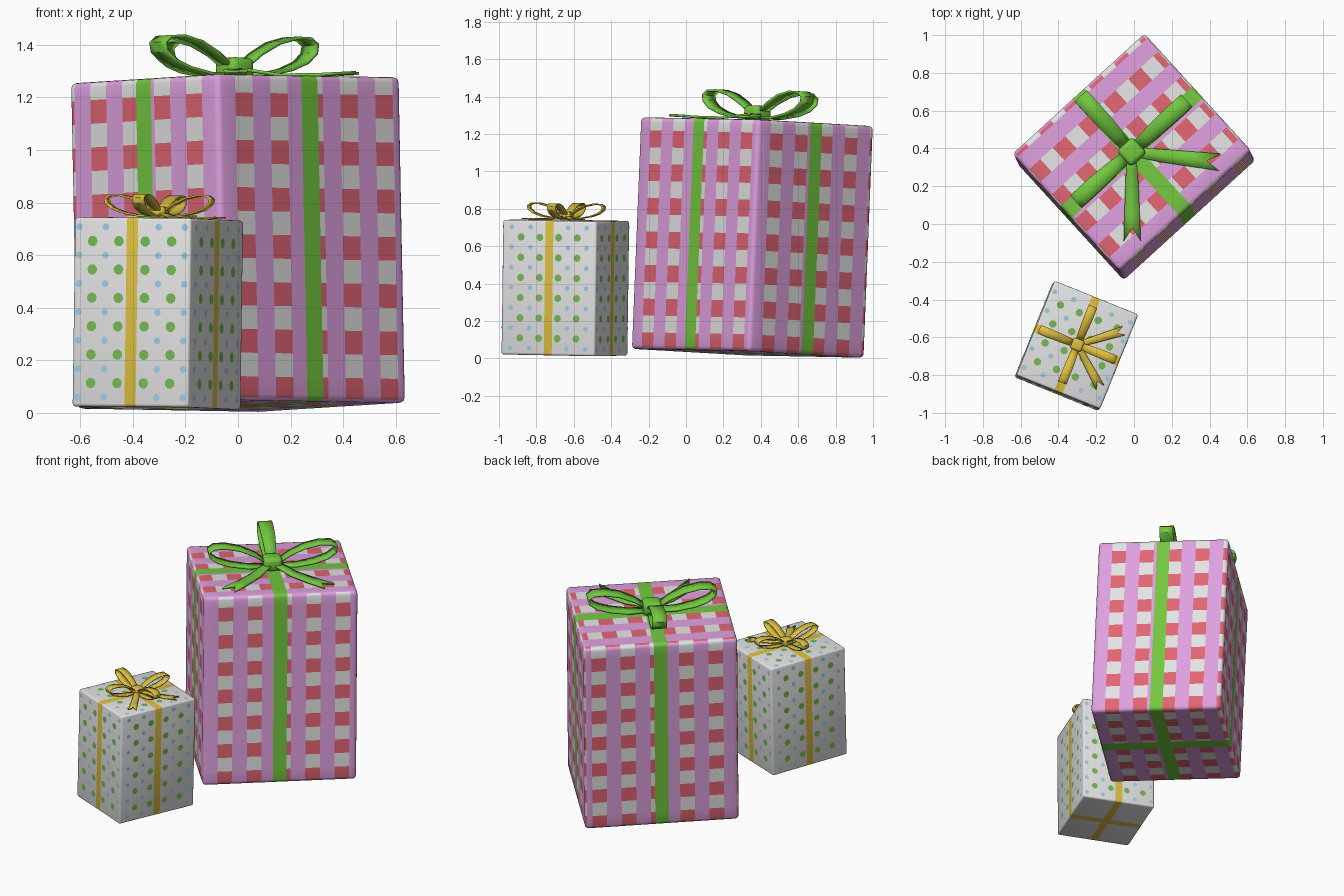
import bpy, bmesh, math
from mathutils import Matrix, Vector

if "Cube" in bpy.data.objects:
    bpy.data.objects.remove(bpy.data.objects["Cube"])


def material(name, rgb):
    m = bpy.data.materials.new(name)
    m.diffuse_color = (*rgb, 1)
    m.use_nodes = True
    m.node_tree.nodes["Principled BSDF"].inputs["Base Color"].default_value = m.diffuse_color
    return m


PINK = material("pink", (0.73, 0.35, 0.73))
RED = material("red", (0.75, 0.13, 0.17))
WHITE = material("white", (0.77, 0.77, 0.77))
GREEN = material("ribbon green", (0.17, 0.57, 0.05))
GOLD = material("gold", (0.72, 0.52, 0.05))
DOT_GREEN = material("dot green", (0.18, 0.48, 0.09))
DOT_BLUE = material("dot blue", (0.34, 0.60, 0.79))


def finish(bm, name, mats, world, smooth=True):
    me = bpy.data.meshes.new(name)
    bm.to_mesh(me)
    bm.free()
    for m in mats:
        me.materials.append(m)
    ob = bpy.data.objects.new(name, me)
    bpy.context.collection.objects.link(ob)
    ob.matrix_world = world
    bpy.ops.object.select_all(action='DESELECT')
    ob.select_set(True)
    bpy.context.view_layer.objects.active = ob
    if smooth:
        bpy.ops.object.shade_smooth_by_angle(angle=math.radians(40))
    return ob


def placed(x, y, z, turn, tilt_x, tilt_y):
    r = math.radians
    return (Matrix.Translation((x, y, z)) @ Matrix.Rotation(r(tilt_y), 4, 'Y')
            @ Matrix.Rotation(r(tilt_x), 4, 'X') @ Matrix.Rotation(r(turn), 4, 'Z'))


def box(name, size, radius, cuts, rule, mats, world):
    """Rounded box, sliced by planes, each cell coloured by a rule."""
    bm = bmesh.new()
    bmesh.ops.create_cube(bm, size=1)
    for v in bm.verts:
        v.co = Vector((v.co.x * size[0], v.co.y * size[1], (v.co.z + 0.5) * size[2]))
    bmesh.ops.bevel(bm, geom=bm.edges[:], offset=radius, segments=3, profile=0.5, affect='EDGES')
    for axis, positions in enumerate(cuts):
        for p in positions:
            co, no = Vector(), Vector()
            co[axis], no[axis] = p, 1
            bmesh.ops.bisect_plane(bm, geom=bm.verts[:] + bm.edges[:] + bm.faces[:],
                                   dist=1e-5, plane_co=co, plane_no=no)
    bm.normal_update()
    for f in bm.faces:
        n = [abs(c) for c in f.normal]
        f.material_index = rule(f.calc_center_median(), n.index(max(n)))
    return finish(bm, name, mats, world)


def on_ribbon(c, axis, width):
    return (axis != 0 and abs(c.x) < width / 2) or (axis != 1 and abs(c.y) < width / 2)


def strip(name, rows, angle, scale, mat, world, notch=0.0):
    """Ribbon strip through (distance, height, width) rows, turned by angle."""
    bm = bmesh.new()
    turn = Matrix.Rotation(math.radians(angle), 3, 'Z')
    grid = []
    for i, (r, z, w) in enumerate(rows):
        back = notch if i == len(rows) - 1 else 0
        grid.append([bm.verts.new(turn @ (Vector((r - (back if s == 0 else 0), s * w / 2, z)) * scale))
                     for s in (-1, 0, 1)])
    for a, b in zip(grid, grid[1:]):
        for k in range(2):
            bm.faces.new((a[k], b[k], b[k + 1], a[k + 1]))
    ob = finish(bm, name, [mat], world)
    mod = ob.modifiers.new("thickness", 'SOLIDIFY')
    mod.thickness = 0.012 * scale
    mod.offset = 0


LOOP = [(0.03, 0.045, 0.06), (0.11, 0.10, 0.075), (0.20, 0.142, 0.085), (0.29, 0.162, 0.088),
        (0.36, 0.160, 0.088), (0.392, 0.138, 0.088), (0.385, 0.105, 0.088), (0.34, 0.07, 0.088),
        (0.26, 0.042, 0.085), (0.15, 0.022, 0.075), (0.03, 0.02, 0.06)]
TAIL = [(0.03, 0.04, 0.05), (0.09, 0.03, 0.06), (0.18, 0.014, 0.07), (0.32, 0.012, 0.08), (0.47, 0.016, 0.09)]


def bow(prefix, loops, tails, scale, mat, world):
    for i, a in enumerate(loops):
        strip(f"{prefix}_bow_loop_{i + 1}", LOOP, a, scale, mat, world)
    for i, a in enumerate(tails):
        strip(f"{prefix}_bow_tail_{i + 1}", TAIL, a, scale, mat, world, notch=0.07)
    # Knot
    bm = bmesh.new()
    bmesh.ops.create_cube(bm, size=1)
    for v in bm.verts:
        v.co = Vector((v.co.x * 0.115, v.co.y * 0.115, v.co.z * 0.085 + 0.043)) * scale
    bmesh.ops.bevel(bm, geom=bm.edges[:], offset=0.025 * scale, segments=3, profile=0.5, affect='EDGES')
    finish(bm, f"{prefix}_bow_knot", [mat], world)


# Large gingham gift
BX, BY, BZ, CELL, BW = 0.945, 0.84, 1.24, 0.09, 0.083
big = placed(0.012, 0.33, 0.027, 42.4, -2.3, -1.1)


def lines(start, length):
    return [start + CELL * i for i in range(1, int(length / CELL) + 1)]


def gingham(c, axis):
    if on_ribbon(c, axis, BW):
        return 3
    iu, iv, iz = (int(max(d, 0) / CELL) for d in (c.x + BX / 2, c.y + BY / 2, c.z))
    stripe, row = ((iv, iz), (iu, iz), (iv, iu))[axis]
    if stripe % 2 == 0:
        return 0
    return 1 if row % 2 == 0 else 2


edge = [-BW / 2, BW / 2]
box("large_gift_box", (BX, BY, BZ), 0.022,
    (lines(-BX / 2, BX) + edge, lines(-BY / 2, BY) + edge, lines(0, BZ)),
    gingham, [PINK, RED, WHITE, GREEN], big)
bow("large", (0, 90, 180), (-132, -49), 1.0, GREEN, big @ Matrix.Translation((0, 0, BZ)))

# Small dotted gift
SX, SY, SZ, SW = 0.478, 0.54, 0.72, 0.046
small = placed(-0.31, -0.65, 0.018, -22, -0.8, 0.8)
edge = [-SW / 2, SW / 2]
box("small_gift_box", (SX, SY, SZ), 0.012, (edge, edge, []),
    lambda c, axis: 1 if on_ribbon(c, axis, SW) else 0, [WHITE, GOLD], small)
bow("small", (0, 90, 180, 270), (-40, 39), 0.55, GOLD, small @ Matrix.Translation((0, 0, SZ)))

# Polka dots: two staggered grids of thin discs on the sides and lid
half = (SX / 2, SY / 2, SZ / 2)
STEP = 0.108
dots = bmesh.new()
for axis, sign in ((0, -1), (0, 1), (1, -1), (1, 1), (2, 1)):
    a, b = ((1, 2), (0, 2), (0, 1))[axis]
    for index, radius, shift in ((0, 0.02, 0.5), (1, 0.0135, 0.0)):
        for i in range(-5, 6):
            for j in range(-5, 6):
                p, q = (i + shift) * STEP, (j + shift) * STEP
                if abs(p) > half[a] - radius - 0.008 or abs(q) > half[b] - radius - 0.008:
                    continue
                clear = SW / 2 + radius * 0.8
                if abs(p) < clear or (axis == 2 and abs(q) < clear):
                    continue
                ring = []
                for k in range(10):
                    t = math.tau * k / 10
                    co = Vector()
                    co[axis] = sign * (half[axis] + 0.0015)
                    co[a], co[b] = p + radius * math.cos(t), q + radius * math.sin(t)
                    co.z += SZ / 2
                    ring.append(dots.verts.new(co))
                f = dots.faces.new(ring)
                f.normal_update()
                if f.normal[axis] * sign < 0:
                    f.normal_flip()
                f.material_index = index
finish(dots, "small_gift_dots", [DOT_GREEN, DOT_BLUE], small, smooth=False)
